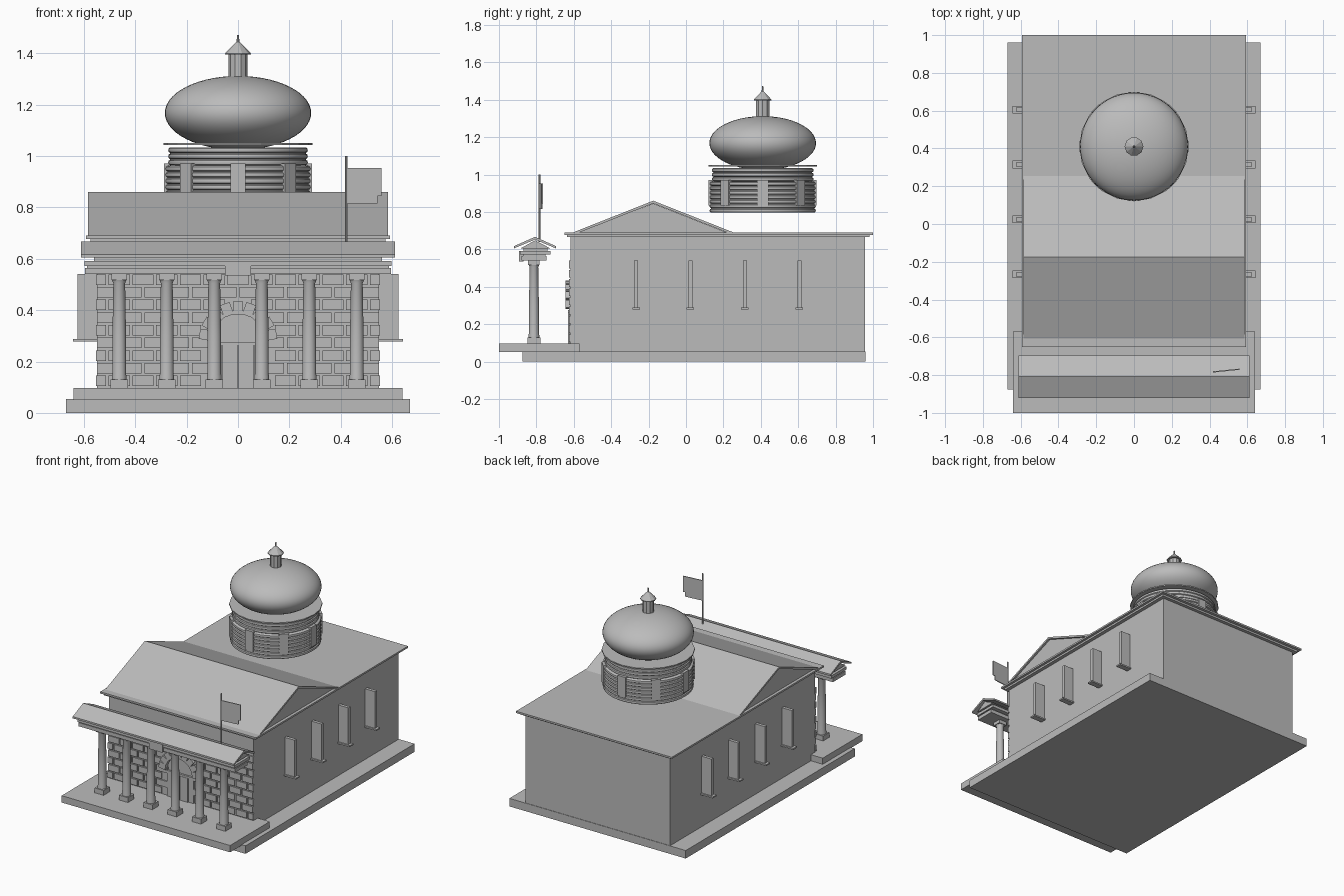
import bpy, bmesh, math
from mathutils import Matrix

if "Cube" in bpy.data.objects:
    bpy.data.objects.remove(bpy.data.objects["Cube"], do_unlink=True)

stone = bpy.data.materials.new("stone_grey")
stone.use_nodes = True
GREY = (0.5, 0.5, 0.5, 1)
stone.diffuse_color = GREY
stone.node_tree.nodes["Principled BSDF"].inputs["Base Color"].default_value = GREY


def finish(name, bm, smooth=False):
    bmesh.ops.recalc_face_normals(bm, faces=bm.faces)
    mesh = bpy.data.meshes.new(name)
    bm.to_mesh(mesh)
    bm.free()
    mesh.materials.append(stone)
    obj = bpy.data.objects.new(name, mesh)
    bpy.context.collection.objects.link(obj)
    if smooth:
        bpy.ops.object.select_all(action='DESELECT')
        obj.select_set(True)
        bpy.context.view_layer.objects.active = obj
        bpy.ops.object.shade_smooth_by_angle(angle=math.radians(35))
    return obj


def add_box(bm, x, y, z, turn=Matrix()):
    """Add a box from three (low, high) ranges."""
    mid = [(a + b) / 2 for a, b in (x, y, z)]
    size = [b - a for a, b in (x, y, z)]
    m = turn @ Matrix.Translation(mid) @ Matrix.Diagonal((*size, 1))
    bmesh.ops.create_cube(bm, size=1, matrix=m)


def box(name, x, y, z):
    bm = bmesh.new()
    add_box(bm, x, y, z)
    return finish(name, bm)


def prism(name, yz, half_width):
    """Extrude a side profile across the width."""
    bm = bmesh.new()
    face = bm.faces.new([bm.verts.new((-half_width, y, z)) for y, z in yz])
    out = bmesh.ops.extrude_face_region(bm, geom=[face])["geom"]
    bmesh.ops.translate(bm, vec=(2 * half_width, 0, 0),
                        verts=[v for v in out if isinstance(v, bmesh.types.BMVert)])
    return finish(name, bm)


def lathe(name, profile, sides, centre, smooth=True):
    """Turn a radius/height profile around a vertical axis."""
    bm = bmesh.new()
    rings = []
    for r, z in profile:
        rings.append([bm.verts.new((centre[0] + r * math.cos(math.tau * i / sides),
                                    centre[1] + r * math.sin(math.tau * i / sides), z))
                      for i in range(sides)])
    for low, high in zip(rings, rings[1:]):
        for i in range(sides):
            j = (i + 1) % sides
            bm.faces.new((low[i], low[j], high[j], high[i]))
    bm.faces.new(rings[0])
    bm.faces.new(rings[-1])
    return finish(name, bm, smooth)


# Plinth, porch floor, hall and cornice
box("plinth", (-.67, .67), (-.875, .96), (0, .055))
box("porch_floor", (-.64, .64), (-1, -.57), (.05, .097))
box("hall", (-.55, .55), (-.617, .957), (.055, .67))
box("cornice_lower", (-.575, .575), (-.635, .98), (.665, .678))
box("cornice_upper", (-.592, .592), (-.65, 1), (.678, .69))

# Main gable: recessed ends under a thin roof
prism("gable_body", [(-.59, .685), (.23, .685), (-.175, .845)], .572)
prism("gable_roof", [(-.61, .688), (-.175, .86), (.26, .688),
                     (.225, .688), (-.175, .846), (-.575, .688)], .585)

# Projecting side windows with sills
for side, label in ((1, "left"), (-1, "right")):
    for n in range(4):
        y = -.267 + .291 * n
        bm = bmesh.new()
        xs = sorted((side * .54, side * .625))
        add_box(bm, xs, (y - .011, y + .011), (.285, .54))
        xs = sorted((side * .54, side * .642))
        add_box(bm, xs, (y - .02, y + .02), (.278, .288))
        finish(f"{label}_window_{n + 1}", bm)

# Brickwork on the front wall, left open around the doorway
bm = bmesh.new()
pitch, rows, length = .0493, 9, .0925
for row in range(rows):
    z0 = .1 + row * pitch
    for col in range(-7, 8):
        mid = (col + (row % 2) / 2) * length
        a, b = max(mid - .041, -.553), min(mid + .041, .553)
        if b - a < .01:
            continue
        z_mid = z0 + pitch / 2
        if z_mid < .28:
            if abs(mid) < .1:
                continue
        elif math.hypot(mid, z_mid - .28) < .16:
            continue
        add_box(bm, (a, b), (-.626, -.61), (z0 + .004, z0 + pitch - .004))
finish("front_bricks", bm)

# Doorway: two leaves, lintel and arch stones
for side, label in ((1, "left"), (-1, "right")):
    xs = sorted((side * .002, side * .06))
    box(f"{label}_door_leaf", xs, (-.632, -.61), (.097, .262))
    xs = sorted((side * .064, side * .1))
    box(f"{label}_door_jamb", xs, (-.626, -.61), (.097, .262))
box("door_lintel", (-.145, .145), (-.63, -.61), (.262, .275))
bm = bmesh.new()
for n in range(9):
    angle = math.pi * (n + .5) / 9 - math.pi / 2
    turn = Matrix.Translation((0, 0, .282)) @ Matrix.Rotation(angle, 4, 'Y')
    add_box(bm, (-.02, .02), (-.645, -.61), (.102, .152), turn)
finish("arch_stones", bm)

# Porch columns
for n in range(6):
    x, y = -.4625 + .185 * n, -.813
    lathe(f"column_{n + 1}", [(.029, .125), (.029, .14), (.027, .15), (.0265, .3),
                              (.023, .505), (.029, .52)], 20, (x, y))
    box(f"column_base_{n + 1}", (x - .034, x + .034), (y - .034, y + .034), (.095, .13))
    box(f"column_capital_{n + 1}", (x - .031, x + .031), (y - .031, y + .031), (.517, .54))

# Porch beam and roof
box("beam_lower", (-.595, .595), (-.88, -.745), (.54, .565))
box("beam_middle", (-.588, .588), (-.872, -.752), (.565, .572))
box("beam_upper", (-.597, .597), (-.888, -.725), (.572, .592))
box("beam_cap", (-.56, .56), (-.87, -.74), (.59, .61))
box("beam_plate", (-.05, .05), (-.892, -.87), (.535, .592))
prism("porch_gable", [(-.885, .605), (-.725, .605), (-.807, .648)], .595)
prism("porch_roof", [(-.92, .605), (-.92, .617), (-.807, .667), (-.695, .617),
                     (-.695, .605), (-.807, .652)], .612)

# Flag
lathe("flag_pole", [(.005, .64), (.005, 1)], 8, (.422, -.783))
bm = bmesh.new()
slant = (Matrix.Translation((.422, -.783, 0)) @ Matrix.Rotation(math.radians(6), 4, 'Z'))
add_box(bm, (0, .138), (-.003, .003), (.845, .953), slant)
add_box(bm, (0, .122), (-.003, .003), (.815, .845), slant)
finish("flag", bm)

# Drum with rounded courses
TOWER = (0, .41)
courses = []
for n in range(10):
    r = .276 if n < 7 else .264
    z = .795 + n * .024
    courses += [(r, z + .001), (r + .006, z + .005), (r + .008, z + .012),
                (r + .006, z + .019), (r, z + .023)]
lathe("drum", courses, 48, TOWER)
for n in range(8):
    bm = bmesh.new()
    turn = Matrix.Translation((*TOWER, 0)) @ Matrix.Rotation(math.tau * n / 8, 4, 'Z')
    add_box(bm, (-.03, .03), (-.289, -.265), (.835, .972), turn)
    finish(f"drum_window_{n + 1}", bm)

# Dome, rim and finial
lathe("dome_rim", [(.29, 1.043), (.29, 1.051)], 20, TOWER, False)
bm = bmesh.new()
bmesh.ops.create_uvsphere(bm, u_segments=48, v_segments=28, radius=1,
                          matrix=Matrix.Translation((*TOWER, 1.168))
                          @ Matrix.Diagonal((.285, .285, .144, 1)))
finish("dome", bm, True)
lathe("finial_post", [(.037, 1.3), (.037, 1.4)], 10, TOWER, False)
lathe("finial_cap", [(.05, 1.395), (.05, 1.4), (.006, 1.445), (.003, 1.472)], 10, TOWER, False)
